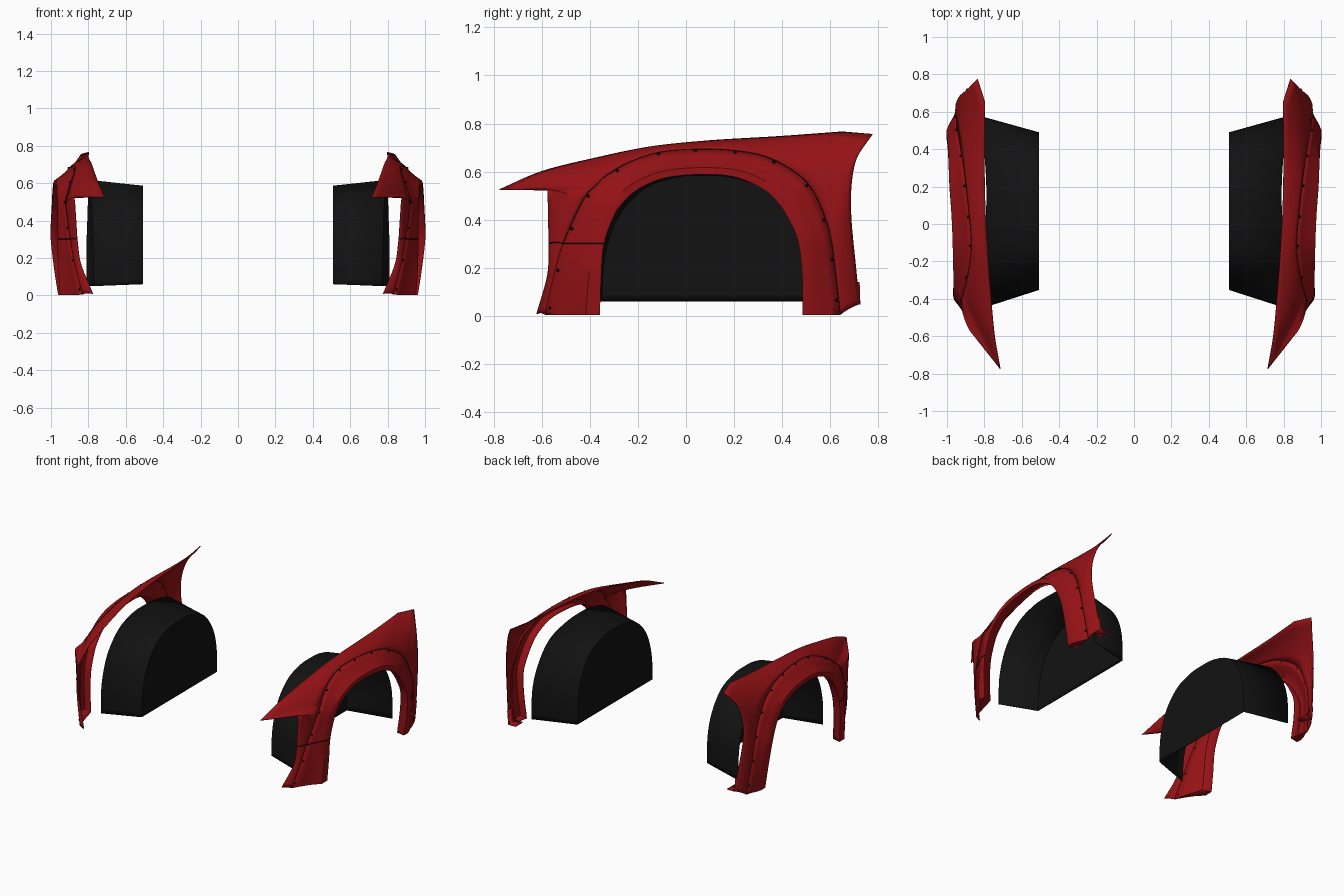
import bpy, bmesh, math
from mathutils import Vector

if "Cube" in bpy.data.objects:
    bpy.data.objects.remove(bpy.data.objects["Cube"])

K = 6  # samples per spline segment

def material(name, col):
    m = bpy.data.materials.new(name)
    m.diffuse_color = col
    m.use_nodes = True
    m.node_tree.nodes["Principled BSDF"].inputs["Base Color"].default_value = m.diffuse_color
    return m

RED = material("red_paint", (0.30, 0.006, 0.008, 1))
BLACK = material("black_plastic", (0.006, 0.006, 0.006, 1))

def spline(pts, corners=(), k=K):
    """Catmull-Rom curve through pts, broken at the corner indices."""
    p = [Vector(q) for q in pts]
    out = []
    for i in range(len(p) - 1):
        a, b = p[i], p[i + 1]
        pre = p[i - 1] if i > 0 and i not in corners else a * 2 - b
        post = p[i + 2] if i + 2 < len(p) and i + 1 not in corners else b * 2 - a
        for j in range(k):
            t = j / k
            out.append(0.5 * (2 * a + (b - pre) * t + (2 * pre - 5 * a + 4 * b - post) * t * t
                              + (3 * a - pre - 3 * b + post) * t ** 3))
    return out + [p[-1]]

def finish(obj, mat, thickness=0):
    """Material, smooth shading, thickness and the opposite side."""
    bpy.context.collection.objects.link(obj)
    obj.data.materials.append(mat)
    bpy.ops.object.select_all(action='DESELECT')
    obj.select_set(True)
    bpy.context.view_layer.objects.active = obj
    bpy.ops.object.shade_smooth_by_angle(angle=math.radians(35))
    if thickness:
        s = obj.modifiers.new("Thickness", 'SOLIDIFY')
        s.thickness, s.offset = thickness, 0
    obj.modifiers.new("Mirror", 'MIRROR').use_mirror_merge = False
    return obj

def loft(name, rings, mat, thickness=0, caps=()):
    """Skin between curves; caps are extra polygons given as (ring, column) lists."""
    bm = bmesh.new()
    v = [[bm.verts.new(p) for p in r] for r in rings]
    for r in range(len(v) - 1):
        for c in range(len(v[0]) - 1):
            bm.faces.new((v[r][c], v[r][c + 1], v[r + 1][c + 1], v[r + 1][c]))
    for cap in caps:
        bm.faces.new([v[r][c] for r, c in cap])
    bmesh.ops.recalc_face_normals(bm, faces=bm.faces)
    me = bpy.data.meshes.new(name)
    bm.to_mesh(me)
    bm.free()
    return finish(bpy.data.objects.new(name, me), mat, thickness)

def seam(name, pts, radius=0.002):
    """Thin dark groove line."""
    bm = bmesh.new()
    rows = []
    for i, p in enumerate(pts):
        t = (pts[min(i + 1, len(pts) - 1)] - pts[max(i - 1, 0)]).normalized()
        n = t.cross(Vector((1, 0.2, 0.1))).normalized()
        b = t.cross(n)
        rows.append([bm.verts.new(p + radius * (n * math.cos(a) + b * math.sin(a)))
                     for a in (0, math.pi / 2, math.pi, 3 * math.pi / 2)])
    for r, s in zip(rows, rows[1:]):
        for j in range(4):
            bm.faces.new((r[j], r[(j + 1) % 4], s[(j + 1) % 4], s[j]))
    me = bpy.data.meshes.new(name)
    bm.to_mesh(me)
    bm.free()
    return finish(bpy.data.objects.new(name, me), BLACK)

# Guide curves, front to rear: wheel opening, flare edge, panel outline
arch = spline([(.95, -.36, .005), (.96, -.355, .16), (.962, -.343, .30), (.963, -.30, .42),
               (.963, -.265, .47), (.964, -.225, .51), (.966, -.17, .545), (.968, -.08, .577),
               (.975, .06, .59), (.985, .2, .58), (.99, .32, .53), (.993, .385, .47),
               (.997, .43, .4), (1.0, .468, .31), (.985, .485, .17), (.96, .487, .005)])
edge = spline([(.83, -.585, .005), (.87, -.55, .165), (.895, -.51, .30), (.92, -.425, .485),
               (.912, -.375, .54), (.897, -.32, .59), (.878, -.22, .645), (.868, -.09, .683),
               (.886, .11, .692), (.909, .3, .67), (.93, .43, .612), (.945, .51, .545),
               (.948, .56, .455), (.952, .60, .335), (.94, .622, .18), (.92, .642, .005)])
outline = spline([(.775, -.62, .008), (.84, -.575, .17), (.86, -.57, .30), (.875, -.575, .525),
                  (.715, -.775, .525), (.745, -.6, .6), (.765, -.38, .655), (.782, -.15, .702),
                  (.795, .10, .728), (.80, .38, .745), (.797, .65, .765), (.837, .775, .755),
                  (.905, .705, .64), (.93, .685, .45), (.90, .71, .16), (.88, .725, .05)],
                 corners=(2, 3, 4, 10, 11, 14))
N = len(arch)

def between(f, dx=0):
    """Ring across the flare; f = fraction, dx = push in x."""
    out = []
    for a, c in zip(arch, edge):
        p = a.lerp(c, f)
        p.x += dx
        out.append(p)
    return out

# Wheel-arch flare: folded lip, flat crest, sloping band, closed feet
crest = between(.25)
for p, a in zip(crest, arch):
    p.x = a.x
lip = [Vector((a.x - .06, *a.lerp(c, .08).yz)) for a, c in zip(arch, edge)]
flare = [lip, arch, crest, between(.5, .008), between(.75), edge]
feet = [[(r, c) for r in range(6)] for c in (0, N - 1)]
loft("wheel_arch_flare", flare, RED, .005, feet)

# Fender body panel, slightly crowned
body = []
for s in range(7):
    f = s / 6
    ring = []
    for c, d in zip(edge, outline):
        p = c.lerp(d, f)
        p += Vector((.8, 0, .4)) * (.012 * math.sin(math.pi * f))
        ring.append(p)
    body.append(ring)
loft("fender_panel", body, RED, .005)

# Mounting tab at the rear foot
loft("rear_tab", [[Vector((x, y, z)) for x, y, z in row] for row in (
    ((.83, .645, .05), (.83, .725, .05)), ((.89, .645, .05), (.885, .725, .05)),
    ((.915, .645, .14), (.895, .722, .14)))], RED, .005)

# Panel gaps: along the flare and across the front section
out = Vector((.002, 0, .001))
seam("flare_seam", [p + out for p in edge[2 * K:]])
cross = [ring[2 * K] + out for ring in flare[1:] + body[1:]]
seam("front_seam", cross, .003)

# Rivets evenly spaced along the flare edge
length = sum((b - a).length for a, b in zip(edge, edge[1:]))
count, run, nxt = 13, 0.0, 0.02
bm = bmesh.new()
for i in range(N - 1):
    run += (edge[i + 1] - edge[i]).length
    if run >= nxt:
        pos = edge[i + 1].lerp(arch[i + 1], .06) + out
        res = bmesh.ops.create_icosphere(bm, subdivisions=1, radius=.008)
        bmesh.ops.translate(bm, verts=res["verts"], vec=pos)
        nxt += length / (count - .5)
me = bpy.data.meshes.new("rivets")
bm.to_mesh(me)
bm.free()
finish(bpy.data.objects.new("rivets", me), BLACK)

# Wheel-well liner: tapered arch, closed on the inner side, open below
outer = spline([(.77, -.435, .05), (.775, -.42, .25), (.78, -.35, .43), (.785, -.22, .555),
                (.79, -.07, .605), (.79, .06, .615), (.79, .22, .605), (.80, .39, .545),
                (.805, .51, .41), (.81, .565, .25), (.81, .572, .05)])
inner = [Vector((.51, .07 + (p.y - .07) * .835, .06 + (p.z - .05) * .93)) for p in outer]
loft("wheel_well_liner", [outer, inner], BLACK, .004,
     [[(1, c) for c in range(len(inner))]])
